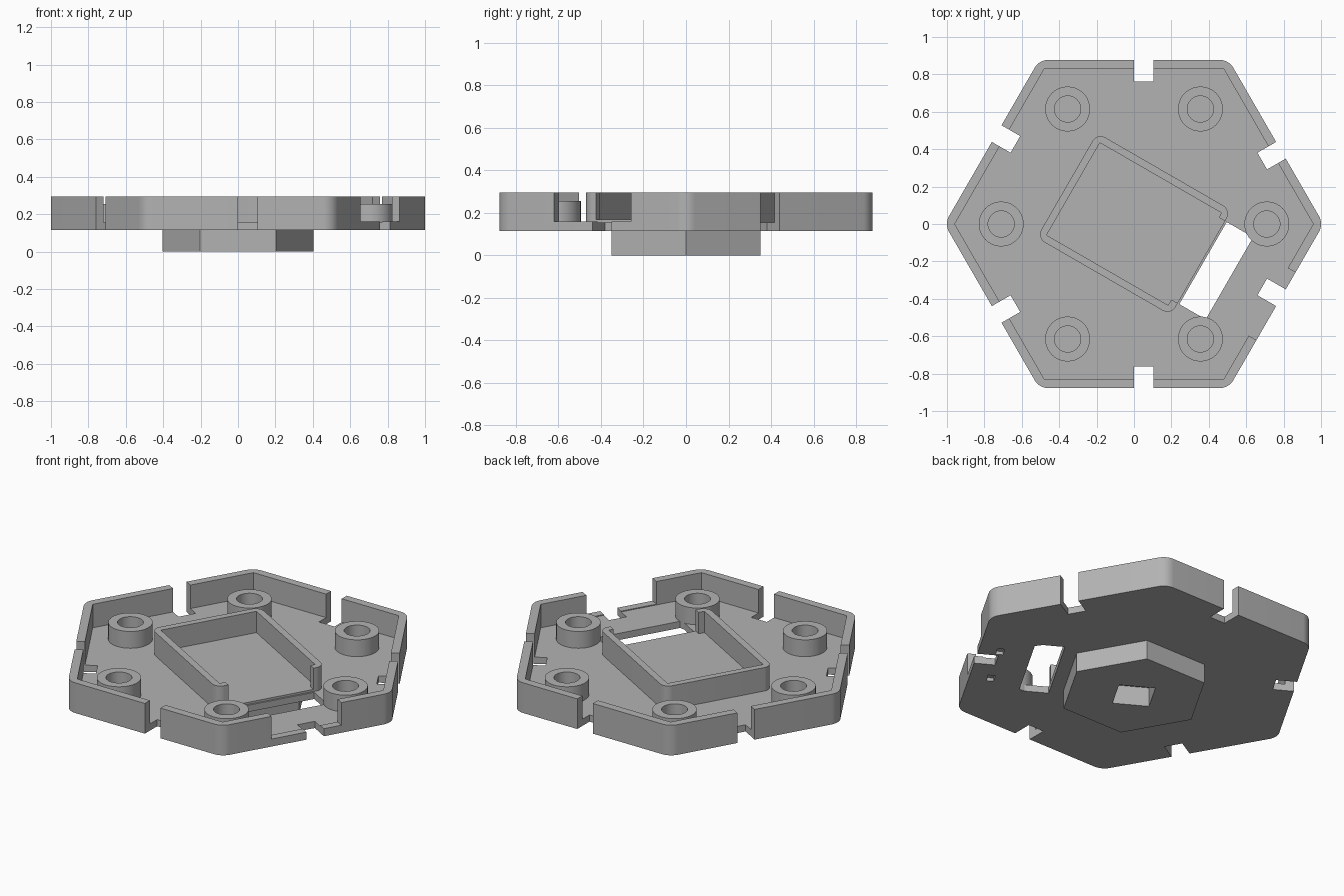
import bpy, bmesh, math
from mathutils import Vector

if "Cube" in bpy.data.objects:
    bpy.data.objects.remove(bpy.data.objects["Cube"])

grey = bpy.data.materials.new("matte grey")
grey.diffuse_color = (0.45, 0.45, 0.45, 1)
grey.use_nodes = True
grey.node_tree.nodes["Principled BSDF"].inputs["Base Color"].default_value = grey.diffuse_color

BOTTOM, FLOOR, RIM = 0.115, 0.155, 0.295
APOTHEM = 0.8775
TILT = -math.pi / 6          # direction of the connector side


def prism(name, pts, z0, z1):
    """Extrude a flat outline between two heights."""
    bm = bmesh.new()
    face = bm.faces.new([bm.verts.new((x, y, z0)) for x, y in pts])
    up = bmesh.ops.extrude_face_region(bm, geom=[face])["geom"]
    bmesh.ops.translate(bm, vec=(0, 0, z1 - z0),
                        verts=[g for g in up if isinstance(g, bmesh.types.BMVert)])
    bmesh.ops.recalc_face_normals(bm, faces=bm.faces)
    me = bpy.data.meshes.new(name)
    bm.to_mesh(me)
    bm.free()
    ob = bpy.data.objects.new(name, me)
    bpy.context.collection.objects.link(ob)
    me.materials.append(grey)
    return ob


def hexagon(apothem):
    r = apothem / math.cos(math.pi / 6)
    return [(r * math.cos(k * math.pi / 3), r * math.sin(k * math.pi / 3)) for k in range(6)]


def rect(a0, a1, b0, b1, angle=0.0):
    """Rectangle with its first axis turned to the given angle."""
    c, s = math.cos(angle), math.sin(angle)
    return [(a * c - b * s, a * s + b * c) for a, b in ((a0, b0), (a1, b0), (a1, b1), (a0, b1))]


def rounded(pts, r, steps=8):
    """Replace the corners of a convex outline with arcs."""
    out = []
    for i, p in enumerate(pts):
        p = Vector(p)
        a = (Vector(pts[i - 1]) - p).normalized()
        b = (Vector(pts[(i + 1) % len(pts)]) - p).normalized()
        half = a.angle(b) / 2
        centre = p + (a + b).normalized() * r / math.sin(half)
        t0 = p + a * r / math.tan(half) - centre
        t1 = p + b * r / math.tan(half) - centre
        out += [tuple(centre + t0.lerp(t1, k / steps).normalized() * r) if 0 < k < steps
                else tuple(centre + (t0 if k == 0 else t1)) for k in range(steps + 1)]
    return out


def cut(ob, pts, z0, z1):
    """Subtract a prism from a part."""
    tool = prism("cutter", pts, z0, z1)
    mod = ob.modifiers.new("cut", 'BOOLEAN')
    mod.operation, mod.solver, mod.object = 'DIFFERENCE', 'EXACT', tool
    bpy.context.view_layer.objects.active = ob
    bpy.ops.object.modifier_apply(modifier=mod.name)
    bpy.data.objects.remove(tool, do_unlink=True)


def smooth(ob):
    bpy.ops.object.select_all(action='DESELECT')
    ob.select_set(True)
    bpy.context.view_layer.objects.active = ob
    bpy.ops.object.shade_smooth_by_angle(angle=math.radians(30))


# Hexagonal tray with a thin rim
tray = prism("tray", rounded(hexagon(APOTHEM), 0.085), BOTTOM, RIM)
cut(tray, hexagon(0.83), FLOOR, 0.5)

# One notch per side, mirrored front to back
for k in range(6):
    angle = math.radians(30 + 60 * k)
    b0, b1 = (-0.103, 0) if k < 3 else (0, 0.103)
    cut(tray, rect(0.762, 1.1, b0, b1, angle), 0.05, 0.5)

# Connector side: lowered rim, floor window and two shallow pockets beneath
cut(tray, rect(0.80, 1.1, -0.21, 0.207, TILT), 0.16, 0.5)
cut(tray, rect(0.424, 0.587, -0.25, 0.257, TILT), 0.05, 0.5)
for b in (-0.145, 0.145):
    cut(tray, rect(0.74, 0.78, b - 0.03, b + 0.03, TILT), 0.05, BOTTOM + 0.02)
smooth(tray)

# Rectangular holder with one open side
holder = prism("holder", rounded(rect(-0.414, 0.414, -0.324, 0.324, TILT), 0.05), 0.14, RIM)
cut(holder, rect(-0.375, 0.375, -0.285, 0.285, TILT), 0.168, 0.5)
cut(holder, rect(0.30, 0.5, -0.25, 0.257, TILT), 0.168, 0.5)
smooth(holder)

# Six hollow bosses
ring = [(math.cos(k * math.pi / 20), math.sin(k * math.pi / 20)) for k in range(40)]
for k in range(6):
    cx, cy = 0.71 * math.cos(k * math.pi / 3), 0.71 * math.sin(k * math.pi / 3)
    boss = prism("boss", [(cx + 0.12 * x, cy + 0.12 * y) for x, y in ring], BOTTOM + 0.001, 0.255)
    cut(boss, [(cx + 0.07 * x, cy + 0.07 * y) for x, y in ring], FLOOR, 0.5)
    smooth(boss)

# Hexagonal foot with a square socket
foot = prism("foot", hexagon(0.35), 0, BOTTOM)
cut(foot, rect(-0.1, 0.1, -0.1, 0.1, TILT), -0.1, 0.3)
